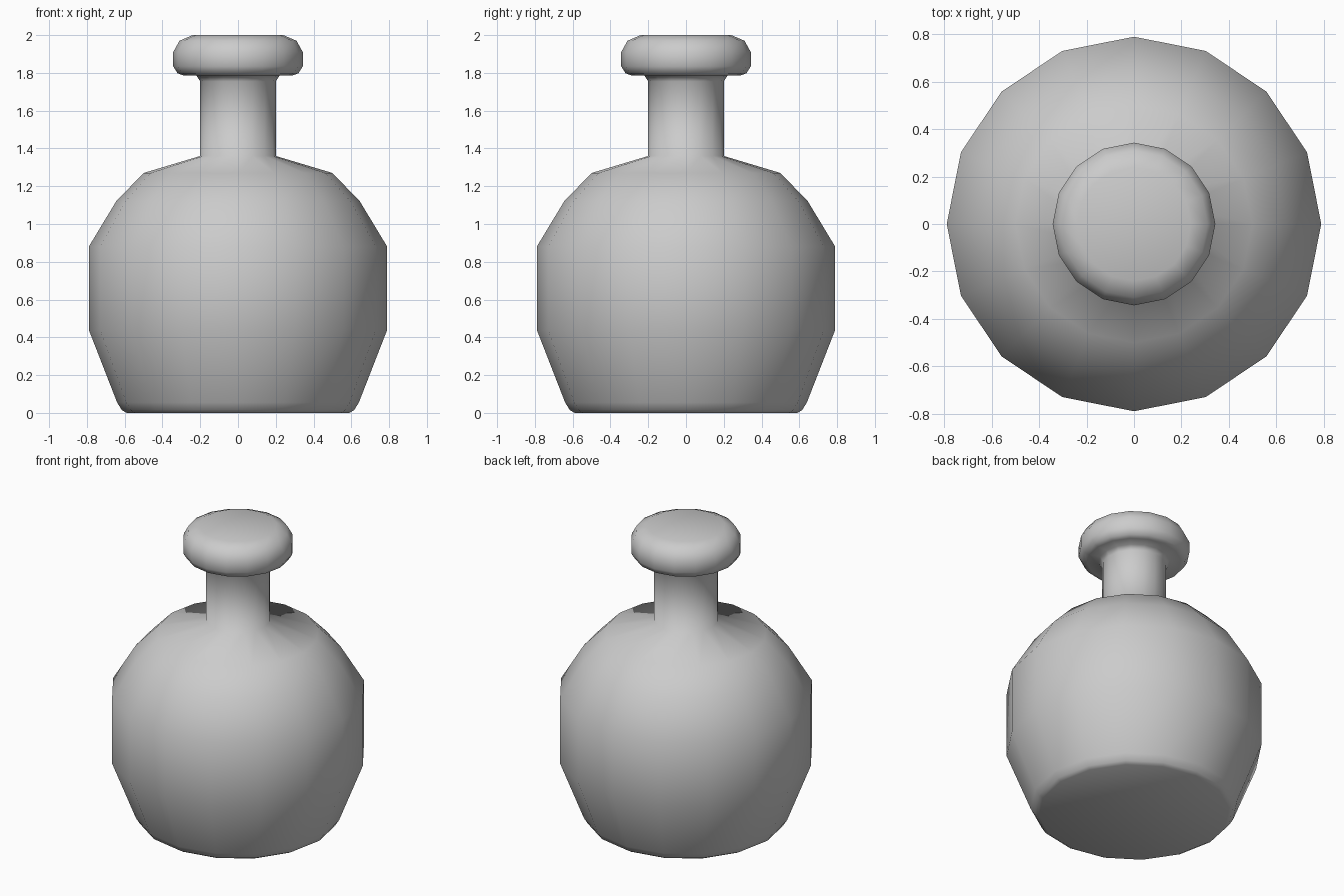
import bpy, bmesh, math

if "Cube" in bpy.data.objects:
    bpy.data.objects.remove(bpy.data.objects["Cube"])

SIDES = 16

# Outline (radius, height): base, belly, shoulder, neck, flared collar, rounded top
PROFILE = [
    (0.59, 0.0), (0.615, 0.015), (0.64, 0.055),
    (0.79, 0.44), (0.79, 0.88), (0.645, 1.12), (0.50, 1.27),
    (0.20, 1.36), (0.20, 1.755), (0.22, 1.785),
    (0.29, 1.787), (0.32, 1.798), (0.343, 1.835), (0.343, 1.91),
    (0.31, 1.97), (0.24, 2.0),
]


def lathe(name, profile, sides):
    """Revolve a profile about z, closing both ends with a cap."""
    bm = bmesh.new()
    rings = []
    for r, z in profile:
        rings.append([bm.verts.new((r * math.cos(2 * math.pi * i / sides),
                                    r * math.sin(2 * math.pi * i / sides), z))
                      for i in range(sides)])
    for low, high in zip(rings, rings[1:]):
        for i in range(sides):
            j = (i + 1) % sides
            bm.faces.new((low[i], low[j], high[j], high[i]))
    bm.faces.new(rings[0][::-1])
    bm.faces.new(rings[-1])
    bmesh.ops.recalc_face_normals(bm, faces=bm.faces[:])
    mesh = bpy.data.meshes.new(name)
    bm.to_mesh(mesh)
    bm.free()
    obj = bpy.data.objects.new(name, mesh)
    bpy.context.collection.objects.link(obj)
    return obj


# Stoppered flask, smooth shaded all over
flask = lathe("flask", PROFILE, SIDES)
for face in flask.data.polygons:
    face.use_smooth = True
